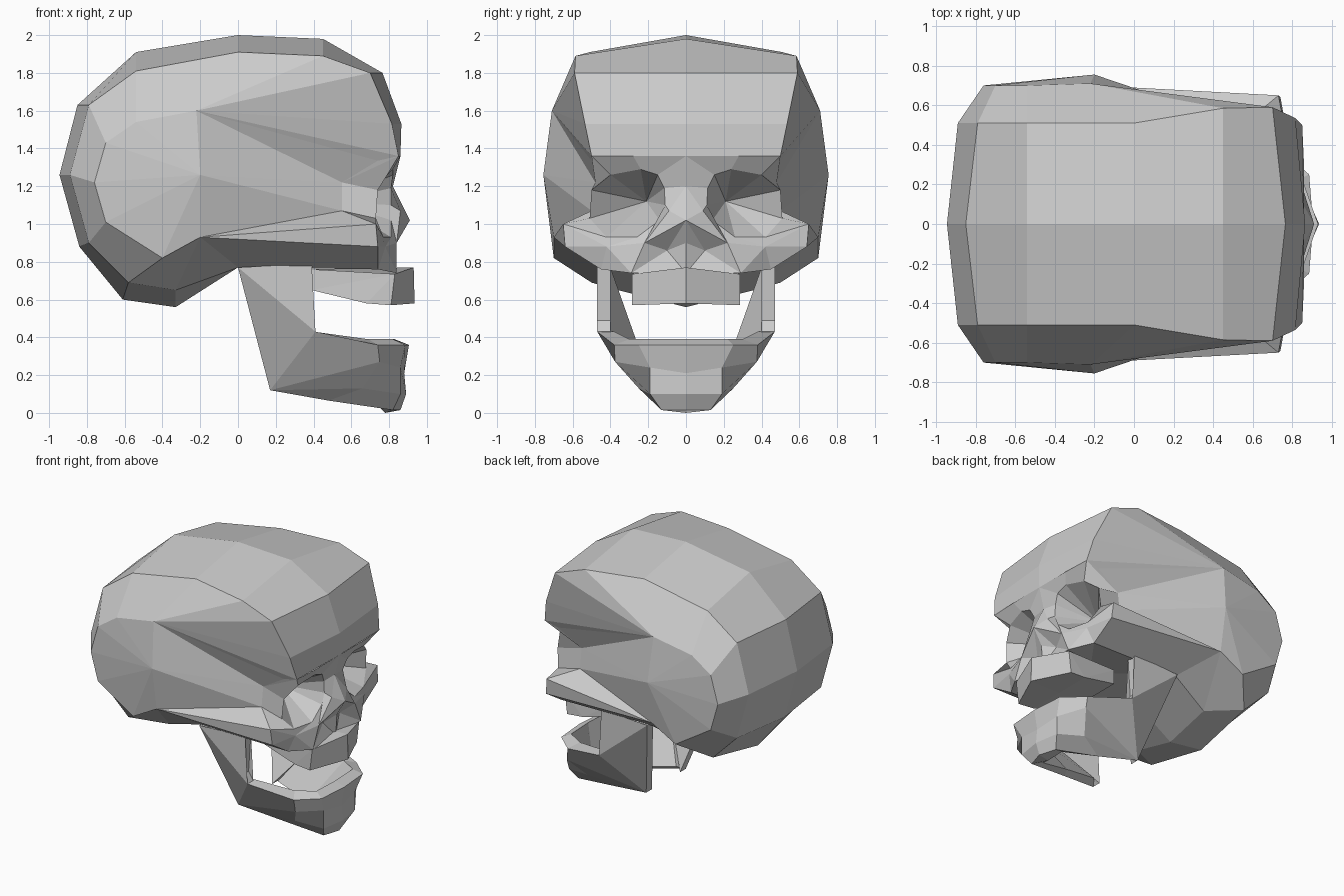
import bpy, bmesh
from mathutils import Vector

if "Cube" in bpy.data.objects:
    bpy.data.objects.remove(bpy.data.objects["Cube"])


def build(name, faces):
    """Make a mesh from half-side faces, mirrored across y = 0 and welded."""
    bm = bmesh.new()
    cache = {}

    def vert(p):
        key = tuple(round(c, 3) + 0.0 for c in p)
        if key not in cache:
            cache[key] = bm.verts.new(key)
        return cache[key]

    for face in faces:
        for side in (1, -1):
            vs = []
            for x, y, z in face:
                v = vert((x, y * side, z))
                if v not in vs:
                    vs.append(v)
            if len(vs) > 2 and not bm.faces.get(vs):
                bm.faces.new(vs)
    bmesh.ops.triangulate(bm, faces=[f for f in bm.faces if len(f.verts) > 4])
    bmesh.ops.recalc_face_normals(bm, faces=bm.faces[:])
    me = bpy.data.meshes.new(name)
    bm.to_mesh(me)
    bm.free()
    ob = bpy.data.objects.new(name, me)
    bpy.context.collection.objects.link(ob)
    return ob


def strip(a, b, closed=False):
    """Quads joining two rows of points."""
    n = len(a)
    return [(a[i], a[(i + 1) % n], b[(i + 1) % n], b[i])
            for i in range(n if closed else n - 1)]


def fan(tip, row, closed=False):
    return strip(row, [tip] * len(row), closed)


# Cranium: midline, corner line and side line, from brow over the crown to the base
mid = [(.86, 0, 1.36), (.865, 0, 1.53), (.765, 0, 1.8), (.45, 0, 1.98), (0, 0, 2),
       (-.54, 0, 1.91), (-.85, 0, 1.63), (-.945, 0, 1.26), (-.84, 0, .88),
       (-.61, 0, .60), (-.33, 0, .56), (0, 0, .77)]
corner = [(.85, .5, 1.36), (.815, .535, 1.53), (.70, .59, 1.8), (.45, .585, 1.89),
          (0, .51, 1.91), (-.54, .51, 1.81), (-.79, .51, 1.63), (-.89, .51, 1.26),
          (-.79, .51, .90), (-.58, .50, .69), (-.33, .36, .65), (0, .45, .77)]
temple = (-.22, .71, 1.6)
ear = (-.2, .70, .93)
side = [temple] * 5 + [(-.54, .70, 1.54), (-.70, .70, 1.43), (-.76, .70, 1.22),
                       (-.70, .70, 1.01), (-.40, .70, .82), ear, ear]
bulge = (-.2, .755, 1.26)
faces = strip(mid, corner) + strip(corner, side) + fan(bulge, side[4:11])

# Eye socket: outer frame, rim and sunken back
frame = [(.82, 0, 1.2), mid[0], (.86, .28, 1.36), corner[0], (.55, .48, 1.22),
         (.55, .50, 1.07), (.73, .65, 1.0), (.78, .42, .88), (.84, .22, .90),
         (.86, .09, 1.07)]
rim = [(.81, .115, 1.19), (.82, .15, 1.26), (.82, .24, 1.29), (.79, .40, 1.26),
       (.74, .50, 1.18), (.73, .51, 1.03), (.77, .42, .93), (.81, .26, .93),
       (.81, .14, 1.02), (.81, .11, 1.1)]
apex = Vector((.5, .21, 1.12))
deep = [tuple(Vector(p).lerp(apex, .5)) for p in rim]
faces += strip(frame, rim, True) + strip(rim, deep, True) + fan(tuple(apex), deep, True)

# Temple hollow and cheek arch
brow_end = (.74, .50, 1.335)
cheek, jaw = (.74, .64, .88), (.74, .45, .76)
faces += [(temple, corner[0], brow_end), (temple, brow_end, frame[4]),
          (corner[0], frame[4], brow_end), (temple, frame[4], bulge),
          (bulge, frame[4], frame[5]), (bulge, frame[5], ear),
          (ear, frame[5], frame[6]), (ear, frame[6], cheek)]

# Nose and upper jaw
tip, septum, nostril = (.91, 0, 1.02), (.84, 0, .90), (.79, .10, .86)
gum, gum_mid = (.84, .29, .74), (.83, 0, .74)
faces += [(frame[0], frame[9], tip), (tip, frame[9], frame[8]),
          (tip, frame[8], nostril), (tip, nostril, septum),
          (frame[6], cheek, frame[7]), (frame[7], cheek, jaw),
          (frame[7], jaw, gum), (frame[7], gum, frame[8]),
          (frame[8], gum, nostril), (nostril, gum, gum_mid),
          (nostril, gum_mid, septum)]

# Underside
base = (.40, 0, .85)
faces += [(ear, cheek, corner[11]), (corner[11], cheek, jaw),
          (corner[11], jaw, base), (mid[11], corner[11], base),
          (base, jaw, gum), (base, gum, gum_mid)]
build("skull", faces)

# Upper teeth: side walls and a front that comes to a shallow point
teeth = [(.39, .25, .76), (.39, .25, .65), (.68, .28, .58), (.81, .285, .57),
         (.83, .285, .735)]
centre = [(.39, 0, .76), (.39, 0, .65), (.68, 0, .58), (.935, 0, .58), (.93, 0, .77)]
build("upper_teeth", [tuple(teeth)] + strip(teeth, centre, True))

# Lower jaw: upright rear plate
ramus = [(0, .47, .77), (.13, .47, .75), (.20, .47, .70), (.26, .47, .69),
         (.29, .47, .78), (.39, .47, .79), (.37, .47, .49), (.41, .47, .43),
         (.17, .24, .12)]
inner = [(x, y - .07, z) for x, y, z in ramus]
faces = strip(ramus, inner, True)
for row in (ramus, inner):
    faces += [tuple(row[:8]), (row[0], row[7], row[8])]
build("jaw_ramus", faces)

# Lower jaw: body swept from rear corner to chin
gonion = (.17, .24, .12)
sections = [
    [(.40, .38, .43), (.41, .47, .43), gonion, gonion, gonion, (.21, .18, .15)],
    [(.69, .30, .39), (.74, .38, .36), (.75, .375, .27), (.66, .25, .13), (.48, .18, .065), (.50, .13, .09)],
    [(.82, .22, .39), (.885, .25, .36), (.86, .19, .24), (.86, .19, .10), (.82, .13, .015), (.74, .10, .04)],
    [(.83, 0, .39), (.905, 0, .36), (.88, 0, .21), (.89, 0, .10), (.86, 0, .015), (.78, 0, 0)],
]
body = []
for a, b in zip(sections, sections[1:]):
    body += strip(a, b, True)
body.append((sections[0][0], sections[0][1], gonion, sections[0][5]))
build("jaw_body", body)
